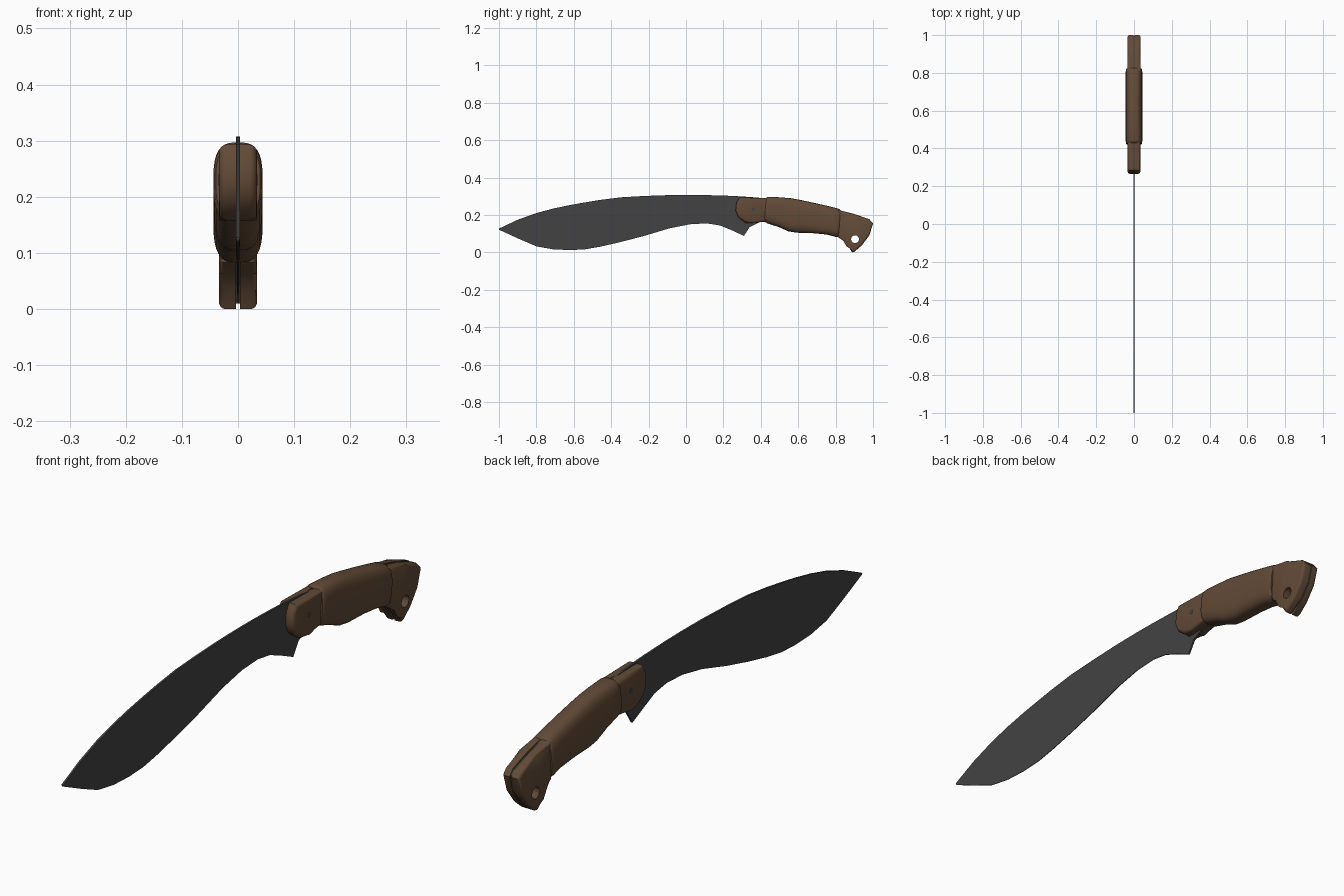
import bpy
import bmesh
from math import cos, sin, pi, copysign
from mathutils import Matrix

default_cube = bpy.data.objects.get("Cube")
if default_cube:
    bpy.data.objects.remove(default_cube, do_unlink=True)


def make_material(name, colour):
    material = bpy.data.materials.new(name)
    material.use_nodes = True
    material.diffuse_color = colour
    material.node_tree.nodes["Principled BSDF"].inputs["Base Color"].default_value = colour
    return material


steel = make_material("dark steel", (.056, .056, .057, 1))
wood = make_material("brown wood", (.122, .069, .038, 1))


def finish(name, bm, material, smooth_angle=None):
    """Turn a bmesh into a named, coloured object."""
    bmesh.ops.recalc_face_normals(bm, faces=bm.faces)
    mesh = bpy.data.meshes.new(name)
    bm.to_mesh(mesh)
    bm.free()
    mesh.materials.append(material)
    obj = bpy.data.objects.new(name, mesh)
    bpy.context.collection.objects.link(obj)
    if smooth_angle:
        select_only(obj)
        bpy.ops.object.shade_smooth_by_angle(angle=smooth_angle)
    return obj


def select_only(obj):
    bpy.ops.object.select_all(action="DESELECT")
    obj.select_set(True)
    bpy.context.view_layer.objects.active = obj


def loft(rings):
    """Skin a row of equal-sized rings and cap both ends."""
    bm = bmesh.new()
    rows = [[bm.verts.new(p) for p in ring] for ring in rings]
    count = len(rows[0])
    for a, b in zip(rows, rows[1:]):
        for i in range(count):
            j = (i + 1) % count
            bm.faces.new((a[i], a[j], b[j], b[i]))
    bm.faces.new(rows[0])
    bm.faces.new(rows[-1][::-1])
    return bm


def scale_slab(outline, side, inner, outer, rounding):
    """Side plate from a (y, z) outline with its outer rim rounded."""
    bm = loft([[(side * x, y, z) for y, z in outline] for x in (inner, outer)])
    rim = [e for e in bm.edges if all(abs(v.co.x) > outer - .001 for v in e.verts)]
    bmesh.ops.bevel(bm, geom=rim, offset=rounding, segments=4, profile=.5,
                    affect="EDGES", clamp_overlap=False)
    return bm


def cross_cylinder(radius, length, y, z):
    """Cylinder lying along x."""
    bm = bmesh.new()
    bmesh.ops.create_cone(bm, cap_ends=True, segments=20, radius1=radius,
                          radius2=radius, depth=length,
                          matrix=Matrix.Translation((0, y, z)) @ Matrix.Rotation(pi / 2, 4, "Y"))
    return bm


# Blade and tang: (y, lower edge, upper edge)
stations = [
    (-1, .121, .127), (-.9, .075, .174), (-.8, .032, .21), (-.71, .016, .234),
    (-.62, .012, .253), (-.54, .016, .267), (-.46, .03, .28), (-.35, .055, .294),
    (-.23, .086, .301), (-.09, .128, .306), (.02, .15, .307), (.11, .155, .306),
    (.18, .144, .304), (.24, .12, .302), (.31, .088, .298), (.34, .135, .296),
    (.39, .16, .292), (.43, .17, .287), (.58, .13, .27), (.82, .088, .224),
    (.87, .042, .208), (.89, .01, .202), (.94, .042, .187), (.98, .095, .173),
    (.995, .15, .158)]
rings = []
for y, low, high in stations:
    spine = .0035
    edge = .0012 if y < .2 else spine
    rings.append([(-edge, y, low), (edge, y, low), (spine, y, high), (-spine, y, high)])
blade = finish("blade", loft(rings), steel)

# Front bolster and pommel scales, one on each side of the tang
bolster_outline = [(.286, .293), (.27, .267), (.265, .222), (.28, .187),
                   (.318, .158), (.36, .158), (.44, .165), (.44, .29)]
pommel_outline = [(.81, .228), (.9, .205), (.98, .177), (1, .155), (.98, .09), (.94, .037),
                  (.9, .003), (.887, 0), (.868, .037), (.84, .063), (.81, .083)]
pommel_scales = []
for side, label in ((1, "left"), (-1, "right")):
    finish(label + "_bolster_scale",
           scale_slab(bolster_outline, side, .0038, .034, .014), wood, .7)
    pommel_scales.append(finish(label + "_pommel_scale",
                                scale_slab(pommel_outline, side, .0038, .034, .011), wood, .7))

# Lanyard hole through the pommel and tang
cutter = finish("hole_cutter", cross_cylinder(.021, .2, .904, .07), wood)
cutter.hide_render = True
for obj in [blade] + pommel_scales:
    cut = obj.modifiers.new("lanyard_hole", "BOOLEAN")
    cut.operation = "DIFFERENCE"
    cut.solver = "EXACT"
    cut.object = cutter
    select_only(obj)
    bpy.ops.object.modifier_apply(modifier=cut.name)
bpy.data.objects.remove(cutter, do_unlink=True)

# Main grip: rounded sections (y, bottom, top, fullness)
grip_sections = [
    (.424, .16, .297, .9), (.428, .16, .297, .97), (.44, .155, .297, 1),
    (.5, .136, .294, 1), (.555, .112, .289, 1), (.6, .105, .281, 1),
    (.69, .102, .262, 1), (.76, .095, .246, 1), (.805, .083, .235, 1),
    (.817, .08, .231, .97), (.821, .08, .23, .9)]


def rounded_section(y, low, high, fullness, count=32):
    middle, half = (low + high) / 2, (high - low) / 2 * fullness
    ring = []
    for i in range(count):
        c, s = cos(2 * pi * i / count), sin(2 * pi * i / count)
        x = copysign(abs(c) ** (2 / 3), c) * .044 * fullness
        z = middle + copysign(abs(s) ** (2 / 3), s) * half
        ring.append((x, y + (z - middle) * .08, z))
    return ring


finish("grip", loft([rounded_section(*s) for s in grip_sections]), wood, .7)

# Rivet through the bolster
finish("bolster_pin", cross_cylinder(.01, .069, .36, .23), steel, .7)
